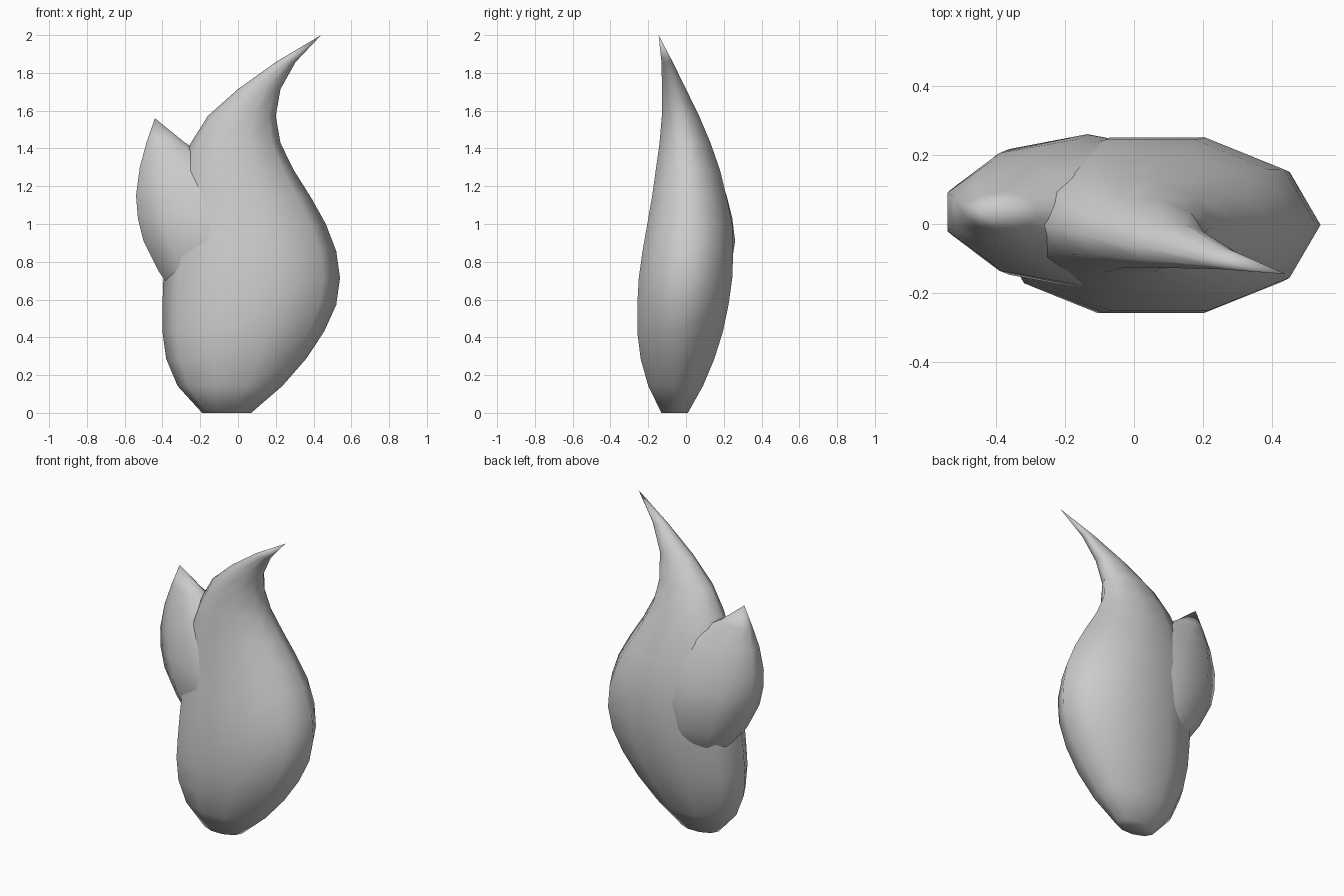
import bpy
import bmesh
from math import cos, sin, pi, radians

SIDES = 10


def make_material(name, colour):
    material = bpy.data.materials.new(name)
    material.use_nodes = True
    material.diffuse_color = colour
    shader = next(n for n in material.node_tree.nodes if n.type == 'BSDF_PRINCIPLED')
    shader.inputs["Base Color"].default_value = colour
    return material


def make_ring(bm, z, left, right, front, back, turn):
    """Ten-sided oval whose outline touches the given left, right, front and back."""
    angles = [turn + 2 * pi * i / SIDES for i in range(SIDES)]
    reach_x = max(cos(a) for a in angles)
    reach_y = max(sin(a) for a in angles)
    centre_x, centre_y = (left + right) / 2, (front + back) / 2
    radius_x = (right - left) / 2 / reach_x
    radius_y = (back - front) / 2 / reach_y
    return [bm.verts.new((centre_x + radius_x * cos(a), centre_y + radius_y * sin(a), z))
            for a in angles]


def make_flame(name, sections, tip, turn, material):
    """Loft oval sections from a flat base up to a pointed tip."""
    bm = bmesh.new()
    rings = [make_ring(bm, *section, turn) for section in sections]
    bm.faces.new(reversed(rings[0]))
    for lower, upper in zip(rings, rings[1:]):
        for i in range(SIDES):
            j = (i + 1) % SIDES
            bm.faces.new((lower[i], lower[j], upper[j], upper[i]))
    point = bm.verts.new(tip)
    for i in range(SIDES):
        bm.faces.new((rings[-1][i], rings[-1][(i + 1) % SIDES], point))
    bmesh.ops.recalc_face_normals(bm, faces=bm.faces[:])

    mesh = bpy.data.meshes.new(name)
    bm.to_mesh(mesh)
    bm.free()
    mesh.materials.append(material)
    flame = bpy.data.objects.new(name, mesh)
    bpy.context.collection.objects.link(flame)

    bpy.ops.object.select_all(action='DESELECT')
    flame.select_set(True)
    bpy.context.view_layer.objects.active = flame
    bpy.ops.object.shade_smooth_by_angle(angle=radians(75))
    return flame


default_cube = bpy.data.objects.get("Cube")
if default_cube:
    bpy.data.objects.remove(default_cube, do_unlink=True)

grey = make_material("plain grey", (0.6, 0.6, 0.6, 1))

# Large flame: left, right, front and back of evenly spaced sections
body_outline = [
    (-.19, .07, -.13, .01),
    (-.32, .235, -.2, .09),
    (-.38, .36, -.24, .15),
    (-.4, .455, -.258, .195),
    (-.4, .52, -.258, .225),
    (-.395, .54, -.25, .245),
    (-.385, .52, -.23, .25),
    (-.37, .465, -.205, .245),
    (-.345, .385, -.18, .215),
    (-.31, .295, -.16, .18),
    (-.25, .225, -.14, .13),
    (-.16, .2, -.128, .07),
    (0, .225, -.127, 0),
    (.2, .305, -.13, -.07),
]
step = 2 / len(body_outline)
body_sections = [(i * step, *outline) for i, outline in enumerate(body_outline)]
make_flame("large_flame", body_sections, (.44, -.145, 2), 0, grey)

# Small side flame: height, left, right and half depth of each section
SMALL_Y = .035
small_outline = [
    (.56, -.27, 0, .1),
    (.66, -.36, .1, .17),
    (.75, -.42, .17, .2),
    (.91, -.5, .23, .225),
    (1.03, -.53, .2, .21),
    (1.15, -.54, .12, .18),
    (1.3, -.52, -.06, .13),
    (1.43, -.485, -.28, .06),
]
small_sections = [(z, left, right, SMALL_Y - depth, SMALL_Y + depth)
                  for z, left, right, depth in small_outline]
make_flame("small_flame", small_sections, (-.44, SMALL_Y, 1.56), pi / SIDES, grey)
